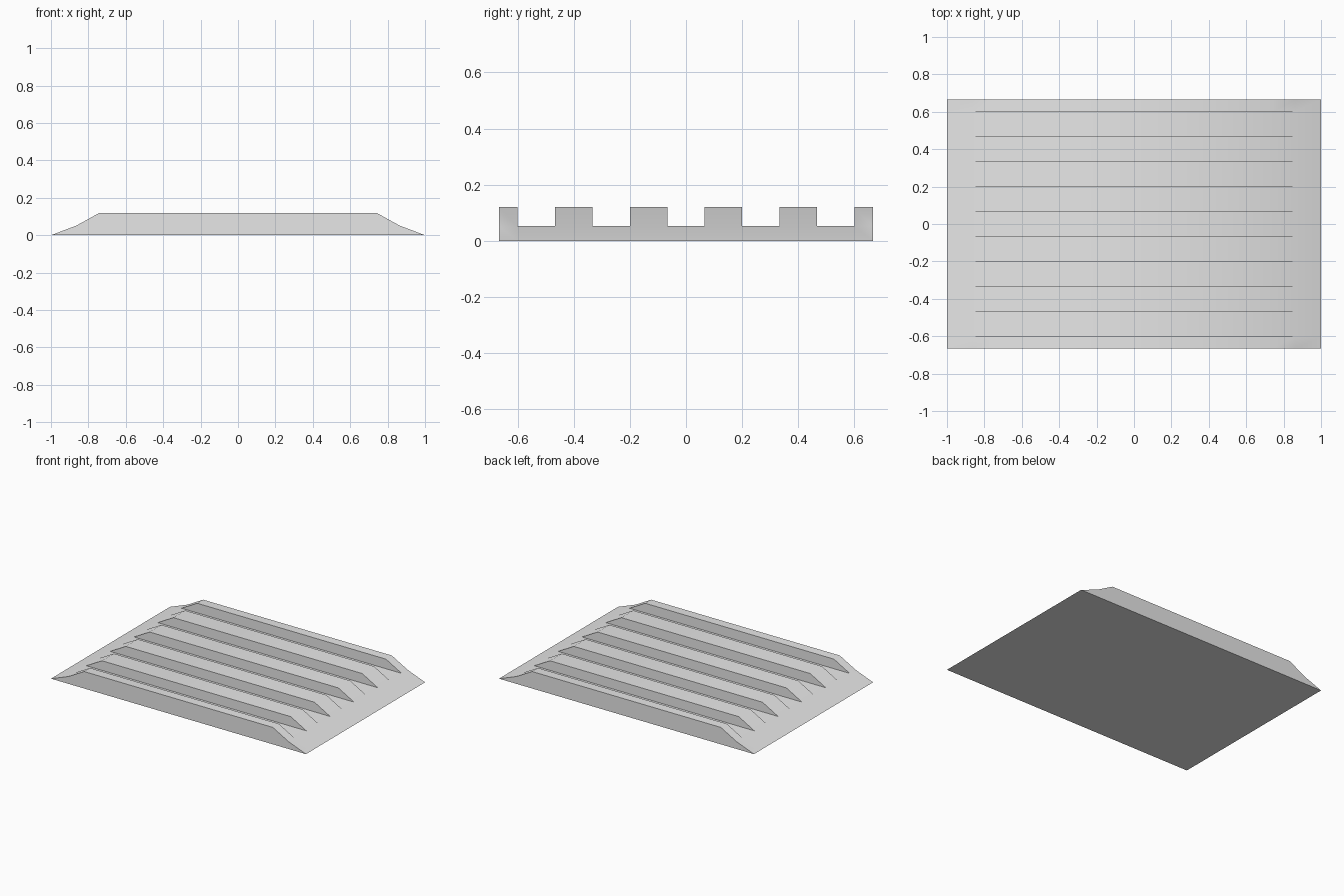
import bpy
import bmesh
import math

if "Cube" in bpy.data.objects:
    bpy.data.objects.remove(bpy.data.objects["Cube"], do_unlink=True)

HALF_Y = 2 / 3
PITCH = HALF_Y / 5          # width of one rib or one groove
FLOOR_Z, TOP_Z = 0.052, 0.12
FLOOR_X, TOP_X = 0.863, 0.74

# Single grey material
grey = bpy.data.materials.new("light_grey")
grey.use_nodes = True
colour = (0.8, 0.8, 0.8, 1)
grey.diffuse_color = colour
grey.node_tree.nodes["Principled BSDF"].inputs["Base Color"].default_value = colour

bm = bmesh.new()

# Slab with sloping ends, divided across its depth into rib and groove strips
profile = [(-1, 0), (-FLOOR_X, FLOOR_Z), (FLOOR_X, FLOOR_Z), (1, 0)]
stations = [-HALF_Y] + [(i - 4.5) * PITCH for i in range(10)] + [HALF_Y]
rows = [[bm.verts.new((x, y, z)) for x, z in profile] for y in stations]
tops = []
for a, b in zip(rows, rows[1:]):
    strip = [bm.faces.new((a[i], a[(i + 1) % 4], b[(i + 1) % 4], b[i])) for i in range(4)]
    tops.append(strip[1])
bm.faces.new(rows[0])
bm.faces.new(rows[-1][::-1])
bmesh.ops.recalc_face_normals(bm, faces=bm.faces[:])

# Ribs raised from every other strip, with their ends sloping inwards
ribs = bmesh.ops.extrude_discrete_faces(bm, faces=tops[::2])["faces"]
for face in ribs:
    for v in face.verts:
        v.co.x = math.copysign(TOP_X, v.co.x)
        v.co.z = TOP_Z

bmesh.ops.remove_doubles(bm, verts=bm.verts[:], dist=0.0001)
bmesh.ops.recalc_face_normals(bm, faces=bm.faces[:])

mesh = bpy.data.meshes.new("ribbed_plate")
bm.to_mesh(mesh)
bm.free()
mesh.materials.append(grey)
plate = bpy.data.objects.new("ribbed_plate", mesh)
bpy.context.collection.objects.link(plate)

# Smooth shading with crisp rib edges
bpy.ops.object.select_all(action="DESELECT")
plate.select_set(True)
bpy.context.view_layer.objects.active = plate
bpy.ops.object.shade_smooth_by_angle(angle=math.radians(30))
